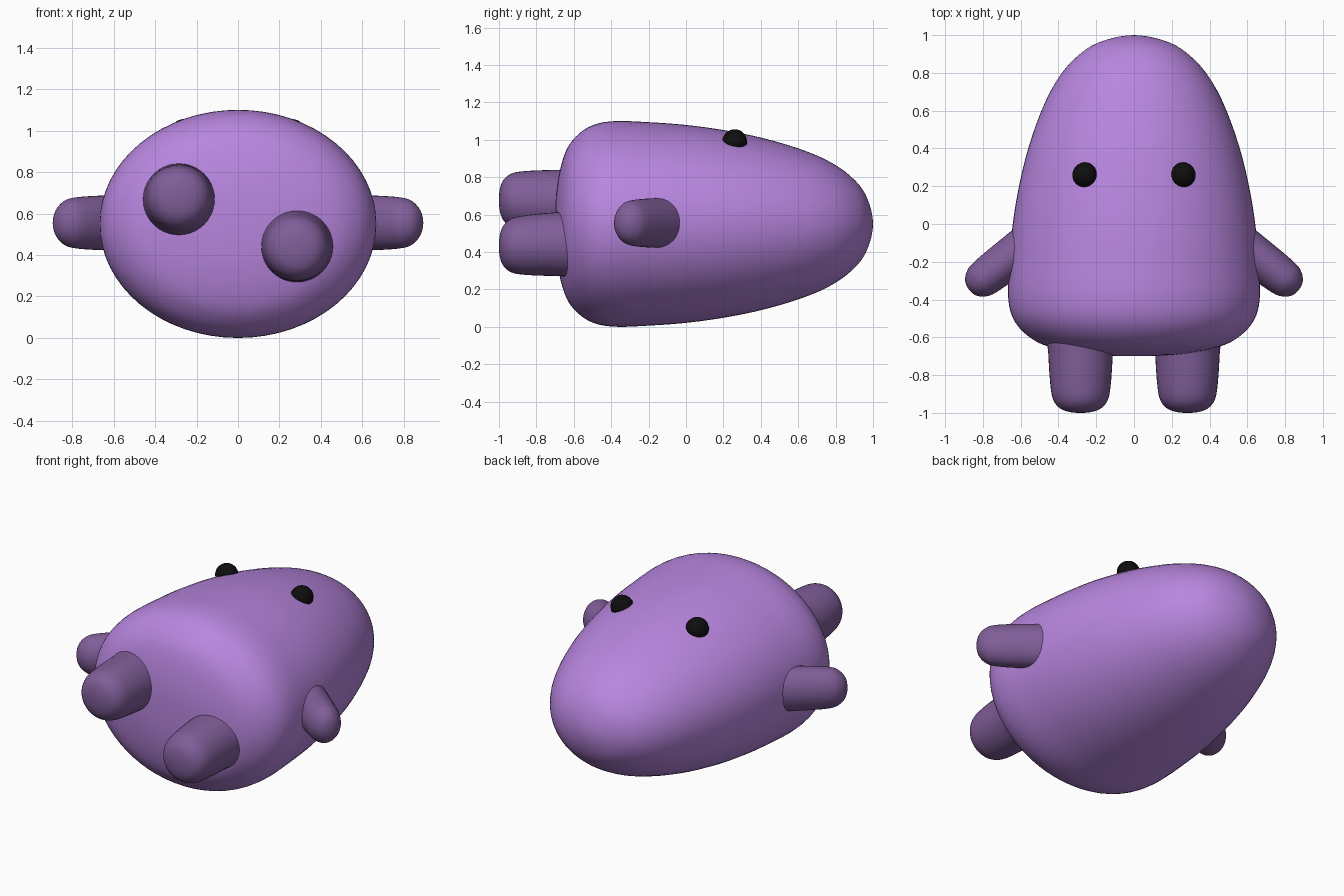
import bpy, bmesh, math
from mathutils import Matrix, Vector

if "Cube" in bpy.data.objects:
    bpy.data.objects.remove(bpy.data.objects["Cube"])


def material(name, rgb):
    lin = [((c / 255 + 0.055) / 1.055) ** 2.4 if c > 10 else c / 255 / 12.92 for c in rgb]
    m = bpy.data.materials.new(name)
    m.diffuse_color = (*lin, 1)
    m.use_nodes = True
    m.node_tree.nodes["Principled BSDF"].inputs["Base Color"].default_value = m.diffuse_color
    return m


PURPLE = material("light purple", (184, 134, 223))
DARK = material("dark purple", (128, 94, 153))
BLACK = material("black", (14, 14, 14))


def smooth_profile(pts, steps=5):
    """Catmull-Rom curve through (distance, radius) points, mirrored at the ends."""
    p = [Vector(q) for q in pts]
    p = [Vector((p[1].x, -p[1].y))] + p + [Vector((p[-2].x, -p[-2].y))]
    out = []
    for a, b, c, d in zip(p, p[1:], p[2:], p[3:]):
        for i in range(steps):
            t = i / steps
            out.append(0.5 * (2 * b + (c - a) * t + (2 * a - 5 * b + 4 * c - d) * t * t
                              + (3 * b - a - 3 * c + d) * t ** 3))
    return out[1:]


def lathe(name, pts, mat, origin, axis, flat=1.0, drift=0.0, segs=40):
    """Closed turned shape along a horizontal axis; flat scales its height, drift tilts it in z."""
    axis = Vector(axis).normalized()
    up = Vector((0, 0, 1))
    side = axis.cross(up)
    origin = Vector(origin)

    def place(s, r, a):
        return (origin + axis * s + side * (r * math.cos(a))
                + up * (r * flat * math.sin(a) + drift * s))

    bm = bmesh.new()
    rings = [[bm.verts.new(place(q.x, max(q.y, 0.001), 2 * math.pi * k / segs))
              for k in range(segs)] for q in smooth_profile(pts)]
    for r0, r1 in zip(rings, rings[1:]):
        for k in range(segs):
            n = (k + 1) % segs
            bm.faces.new((r0[k], r0[n], r1[n], r1[k]))
    for ring, s in ((rings[0], pts[0][0]), (rings[-1], pts[-1][0])):
        tip = bm.verts.new(place(s, 0, 0))
        for k in range(segs):
            bm.faces.new((ring[k], ring[(k + 1) % segs], tip))
    return finish(bm, name, mat)


def finish(bm, name, mat):
    bmesh.ops.recalc_face_normals(bm, faces=bm.faces)
    for f in bm.faces:
        f.smooth = True
    me = bpy.data.meshes.new(name)
    bm.to_mesh(me)
    bm.free()
    me.materials.append(mat)
    ob = bpy.data.objects.new(name, me)
    bpy.context.collection.objects.link(ob)
    return ob


# Body: rounded bell lying on its back, oval in section
lathe("body", [(-0.70, 0), (-0.69, 0.24), (-0.65, 0.45), (-0.59, 0.565), (-0.50, 0.64),
               (-0.38, 0.667), (-0.2, 0.66), (0, 0.642), (0.2, 0.609), (0.4, 0.56),
               (0.6, 0.49), (0.75, 0.415), (0.87, 0.32), (0.96, 0.19), (1.0, 0)],
      PURPLE, (0, 0, 0.55), (0, 1, 0), flat=0.824, segs=64)

# Legs: blunt pegs at the lower end, one raised and one lowered
leg = [(0, 0), (0.01, 0.10), (0.05, 0.17), (0.15, 0.17), (0.30, 0.16), (0.38, 0.145),
       (0.425, 0.11), (0.445, 0.06), (0.45, 0)]
for name, x, z, drift in (("left_leg", -0.283, 0.664, 0.03), ("right_leg", 0.283, 0.446, -0.03)):
    lathe(name, leg, DARK, (x, -0.55, z), (0, -1, 0), drift=drift)

# Arms: flattened pegs angled out and down; eyes: round beads on the upper face
arm = [(0, 0), (0.02, 0.07), (0.08, 0.106), (0.25, 0.107), (0.42, 0.099), (0.48, 0.08),
       (0.515, 0.045), (0.525, 0)]
for name, s in (("left", -1), ("right", 1)):
    lathe(name + "_arm", arm, DARK, (s * 0.458, -0.027, 0.555), (s * 0.79, -0.61, 0), flat=1.23)
    bm = bmesh.new()
    bmesh.ops.create_uvsphere(bm, u_segments=32, v_segments=16, radius=0.066,
                              matrix=Matrix.Translation((s * 0.26, 0.26, 0.99)))
    finish(bm, name + "_eye", BLACK)
